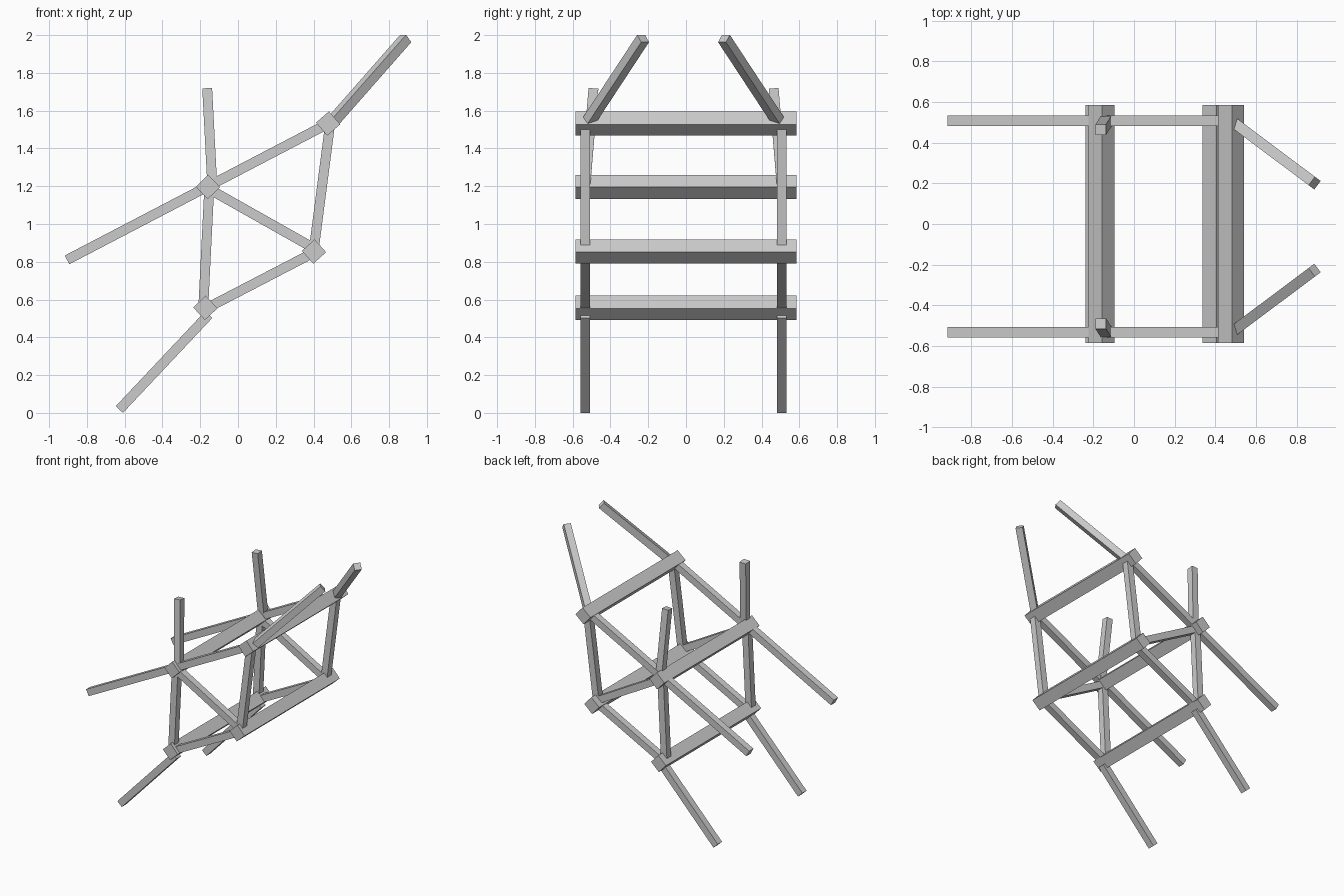
import bpy
from mathutils import Vector, Matrix
from math import radians

if "Cube" in bpy.data.objects:
    bpy.data.objects.remove(bpy.data.objects["Cube"])

BAR = 0.052      # side strut thickness
BEAM = 0.091     # cross beam thickness
NEAR, FAR = -0.533, 0.507   # y of the two side frames


def box(name, centre, axes, size):
    """Box with given centre, local axes (columns) and dimensions."""
    bpy.ops.mesh.primitive_cube_add(size=1)
    ob = bpy.context.object
    ob.name = name
    rot = Matrix(axes).transposed()
    m = Matrix.Translation(centre) @ rot.to_4x4() @ Matrix.Diagonal((*size, 1))
    ob.data.transform(m)
    return ob


def strut(name, p, q, side=None):
    """Square strut from p to q; side hints one cross-section axis."""
    p, q = Vector(p), Vector(q)
    d = (q - p).normalized()
    s = side or d.cross(Vector((0, 0, 1)))
    s = (s - d * s.dot(d)).normalized()
    box(name, (p + q) / 2, (s, d.cross(s), d), (BAR, BAR, (q - p).length))


# Cross beams, turned on edge: x, z, tilt
beams = {
    "upper_back_beam": (-0.159, 1.196, 46),
    "upper_front_beam": (0.477, 1.532, 49),
    "lower_front_beam": (0.402, 0.854, 48),
    "lower_back_beam": (-0.173, 0.556, 47),
}
for name, (x, z, a) in beams.items():
    r = Matrix.Rotation(radians(a), 3, 'Y')
    box(name, Vector((x, 0, z)), (r.col[0], r.col[1], r.col[2]),
        (BEAM, 1.17, BEAM))

# Struts lying in the side planes: (x, z) to (x, z)
flat_struts = {
    "long_rail": ((-0.905, 0.81), (0.475, 1.53)),
    "lower_rail": ((-0.172, 0.551), (0.402, 0.849)),
    "back_post": ((-0.184, 0.555), (-0.152, 1.196)),
    "front_post": ((0.40, 0.855), (0.487, 1.525)),
    "diagonal_brace": ((-0.155, 1.186), (0.40, 0.873)),
    "leg": ((-0.628, 0.018), (-0.155, 0.52)),
}
for tag, y, inward in (("near", NEAR, 1), ("far", FAR, -1)):
    for name, ((x0, z0), (x1, z1)) in flat_struts.items():
        strut(f"{tag}_{name}", (x0, y, z0), (x1, y, z1), Vector((0, 1, 0)))
    # Upright leaning slightly inward
    strut(f"{tag}_upright", (-0.136, y, 1.20),
          (-0.163, y + inward * 0.043, 1.717), Vector((0, 1, 0)))
    # Arm reaching forward, up and inward
    strut(f"{tag}_arm", (0.495, y + inward * 0.012, 1.535),
          (0.888, y + inward * 0.306, 1.982))
